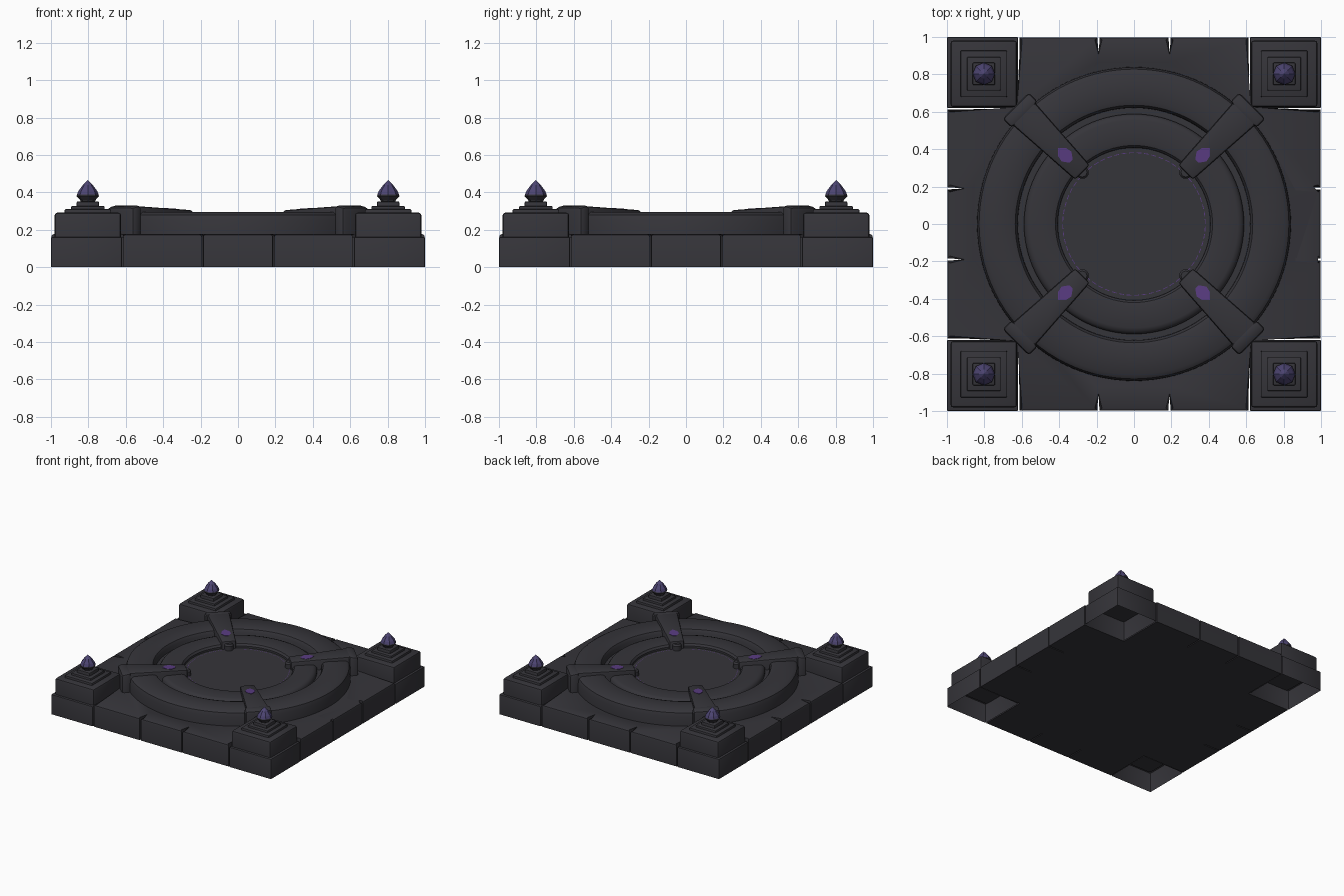
import bpy, bmesh, math
from mathutils import Matrix, Vector

if "Cube" in bpy.data.objects:
    bpy.data.objects.remove(bpy.data.objects["Cube"])


def material(name, rgb):
    m = bpy.data.materials.new(name)
    m.diffuse_color = (*rgb, 1)
    m.use_nodes = True
    m.node_tree.nodes["Principled BSDF"].inputs["Base Color"].default_value = m.diffuse_color
    return m


STONE = material("dark stone", (0.036, 0.035, 0.042))
GEM = material("dusky violet gem", (0.075, 0.06, 0.17))
RUNE = material("purple inlay", (0.10, 0.045, 0.22))


def finish(bm, name, mat, matrix=Matrix(), smooth=True):
    bmesh.ops.recalc_face_normals(bm, faces=bm.faces)
    me = bpy.data.meshes.new(name)
    bm.to_mesh(me)
    bm.free()
    me.materials.append(mat)
    ob = bpy.data.objects.new(name, me)
    ob.matrix_world = matrix
    bpy.context.collection.objects.link(ob)
    if smooth:
        bpy.ops.object.select_all(action='DESELECT')
        ob.select_set(True)
        bpy.context.view_layer.objects.active = ob
        bpy.ops.object.shade_smooth_by_angle(angle=math.radians(35))
    return ob


def prism(bm, outline, z0, top):
    """Extrude an outline from z0 up to a height given by top(x, y)."""
    lo = [bm.verts.new((x, y, z0)) for x, y in outline]
    hi = [bm.verts.new((x, y, top(x, y))) for x, y in outline]
    n = len(outline)
    bottom = bm.faces.new(lo[::-1])
    bm.faces.new(hi)
    for i in range(n):
        bm.faces.new((lo[i], lo[(i + 1) % n], hi[(i + 1) % n], hi[i]))
    return bottom, set(hi), set(lo)


def bevel_upper(bm, lo, width, segs=2):
    """Bevel every edge except those around the foot."""
    edges = [e for e in bm.edges if not all(v in lo for v in e.verts)]
    bmesh.ops.bevel(bm, geom=edges, offset=width, segments=segs, profile=0.5,
                    affect='EDGES', clamp_overlap=True)


def lathe(name, profile, mat, segs=96, matrix=Matrix(), smooth=True):
    bm = bmesh.new()
    vs = [bm.verts.new((r, 0, z)) for r, z in profile]
    es = [bm.edges.new(p) for p in zip(vs, vs[1:])]
    bmesh.ops.spin(bm, geom=vs + es, axis=(0, 0, 1), cent=(0, 0, 0),
                   angle=2 * math.pi, steps=segs, use_duplicate=False)
    bmesh.ops.remove_doubles(bm, verts=bm.verts, dist=1e-5)
    return finish(bm, name, mat, matrix, smooth)


def square(h):
    return [(-h, -h), (h, -h), (h, h), (-h, h)]


# Cross-shaped slab, notched at corners, with joints cut into its edges
side = [(-0.612, 0.612), (-0.612, 0.998)]
for s in (-0.19, 0.19):
    side += [(s - 0.005, 0.998), (s - 0.004, 0.85), (s + 0.004, 0.85), (s + 0.005, 0.998)]
side += [(0.612, 0.998)]
outline = []
for k in range(4):
    rot = Matrix.Rotation(-k * math.pi / 2, 2)
    outline += [tuple(rot @ Vector(p)) for p in side]
bm = bmesh.new()
_, hi, lo = prism(bm, outline, 0, lambda x, y: 0.177)
bmesh.ops.bevel(bm, geom=[e for e in bm.edges if all(v in hi for v in e.verts)],
                offset=0.014, segments=2, profile=0.5, affect='EDGES', clamp_overlap=False)
finish(bm, "paved_slab", STONE)

# Concentric raised rings and the centre dais
lathe("outer_ring", [(0.84, 0.15), (0.838, 0.25), (0.828, 0.28), (0.805, 0.295), (0.66, 0.295),
                     (0.635, 0.287), (0.622, 0.265), (0.618, 0.15)], STONE)
lathe("groove_floor", [(0.63, 0.232), (0.57, 0.232)], STONE)
lathe("inner_ring", [(0.59, 0.15), (0.588, 0.25), (0.575, 0.268), (0.555, 0.275), (0.44, 0.275),
                     (0.42, 0.27), (0.408, 0.255), (0.405, 0.15)], STONE)
lathe("centre_disc", [(0.42, 0.24), (0.0, 0.24)], STONE)

# Thin dashed inlay around the centre disc
bm = bmesh.new()
for k in range(60):
    a, b = math.radians(k * 6), math.radians(k * 6 + 4)
    bm.faces.new([bm.verts.new((r * math.cos(t), r * math.sin(t), 0.242))
                  for r, t in ((0.379, a), (0.383, a), (0.383, b), (0.379, b))])
finish(bm, "centre_inlay", RUNE, smooth=False)

for k in range(4):
    turn = Matrix.Rotation(math.radians(45 + 90 * k), 4, 'Z')

    # Tapered brace over the rings, with a thicker outer end
    bm = bmesh.new()
    _, _, lo = prism(bm, [(0.39, -0.055), (0.85, -0.085), (0.85, 0.085), (0.39, 0.055)], 0.16,
                     lambda x, y: 0.305 + (x - 0.39) * 0.048)
    bevel_upper(bm, lo, 0.014)
    finish(bm, "brace", STONE, turn)
    bm = bmesh.new()
    _, _, lo = prism(bm, [(0.825, -0.1), (0.895, -0.1), (0.895, 0.1), (0.825, 0.1)], 0.16,
                     lambda x, y: 0.333 - max(0, x - 0.83) * 0.2)
    bevel_upper(bm, lo, 0.02)
    finish(bm, "brace_end", STONE, turn)

    # Peg at the inner tip
    lathe("brace_peg", [(0.034, 0.2), (0.034, 0.275), (0.024, 0.288), (0, 0.288)], STONE, 16,
          turn @ Matrix.Translation((0.39, 0, 0)))

    # Inlaid lozenge on the brace
    bm = bmesh.new()
    pts = [(0.475, -0.012), (0.51, -0.037), (0.545, -0.03), (0.575, 0.0),
           (0.545, 0.03), (0.51, 0.037), (0.475, 0.012)]
    prism(bm, pts, 0.306, lambda x, y: 0.3075 + (x - 0.39) * 0.048)
    finish(bm, "brace_inlay", RUNE, turn, False)

    # Corner pedestal: hollow foot, block and three steps
    sx, sy = (1, 1, -1, -1)[k], (1, -1, -1, 1)[k]
    foot = Matrix.Translation((0.81 * sx, 0.81 * sy, 0))
    bm = bmesh.new()
    bottom, _, lo = prism(bm, square(0.19), 0, lambda x, y: 0.162)
    bevel_upper(bm, lo, 0.007)
    bm.faces.ensure_lookup_table()
    bmesh.ops.delete(bm, geom=[f for f in bm.faces if all(v.co.z < 1e-4 for v in f.verts)],
                     context='FACES')
    finish(bm, "corner_foot", STONE, foot)
    at = Matrix.Translation((0.803 * sx, 0.803 * sy, 0))
    for name, h, z0, z1, bev in (("corner_block", 0.178, 0.155, 0.292, 0.016),
                                 ("lower_step", 0.125, 0.28, 0.31, 0.007),
                                 ("middle_step", 0.09, 0.30, 0.327, 0.007),
                                 ("upper_step", 0.06, 0.32, 0.352, 0.007)):
        bm = bmesh.new()
        _, _, lo = prism(bm, square(h), z0, lambda x, y: z1)
        bevel_upper(bm, lo, bev)
        finish(bm, name, STONE, at)

    # Pointed gem in a stone cup
    lathe("gem_cup", [(0.035, 0.345), (0.042, 0.36), (0.06, 0.38), (0.057, 0.389), (0.04, 0.39)],
          STONE, 8, at, False)
    lathe("gem", [(0.04, 0.375), (0.058, 0.388), (0.05, 0.408), (0.026, 0.44), (0, 0.466)],
          GEM, 8, at, False)
